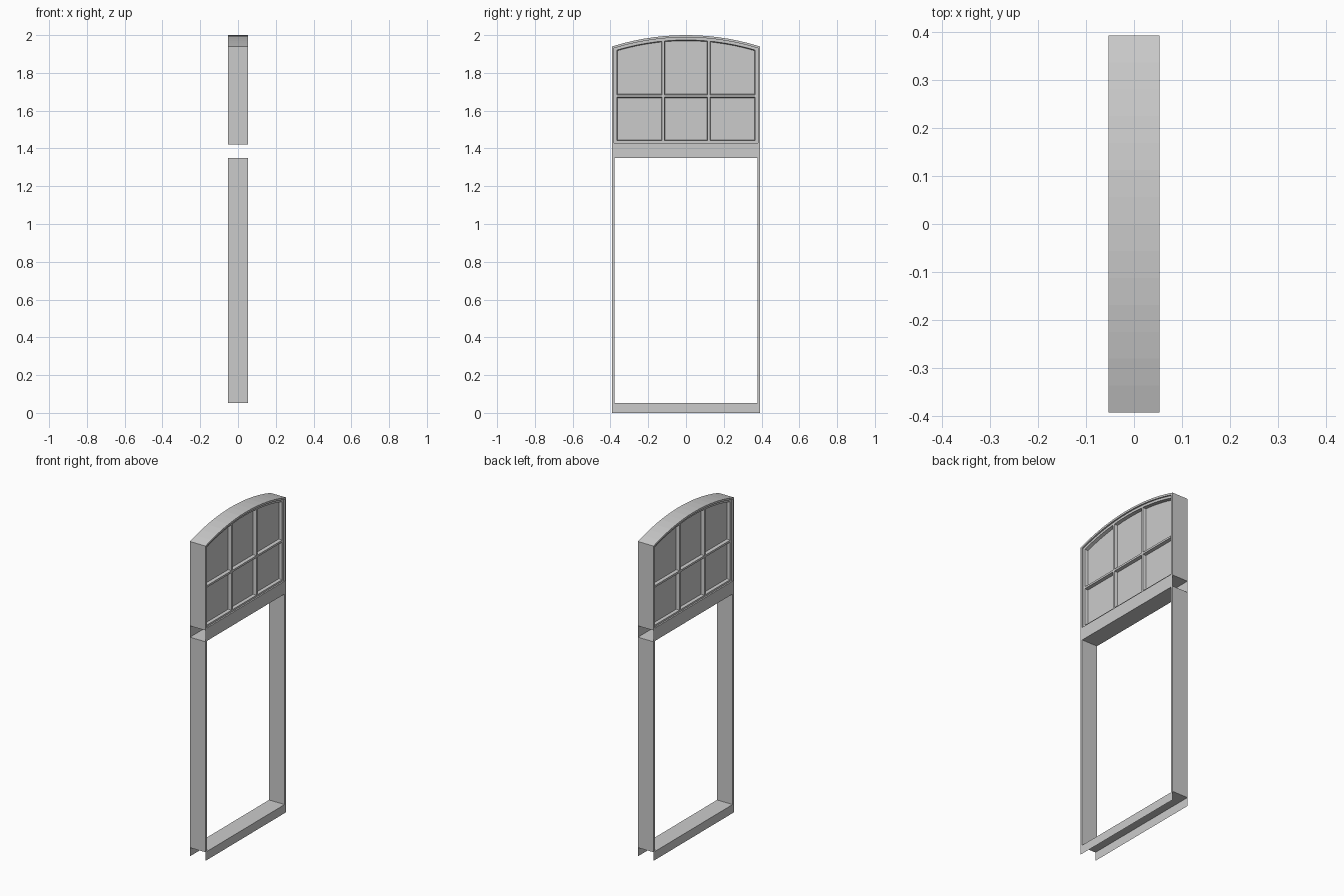
import bpy, bmesh, math

if "Cube" in bpy.data.objects:
    bpy.data.objects.remove(bpy.data.objects["Cube"])

HX, HY = 0.053, 0.392           # half depth, half width
RISE = 0.06                     # arch rise
R = (HY**2 + RISE**2) / (2 * RISE)
CZ = 2.0 - R                    # arch centre height
BASE, GLASS, BAR = 1.42, 0.025, 0.044
SEG = 14


def finish(name, bm):
    bmesh.ops.recalc_face_normals(bm, faces=bm.faces)
    me = bpy.data.meshes.new(name)
    bm.to_mesh(me)
    bm.free()
    ob = bpy.data.objects.new(name, me)
    bpy.context.collection.objects.link(ob)
    return ob


def arch_z(y, inset):
    return CZ + math.sqrt((R - inset)**2 - y * y)


def outline(inset, x):
    w = HY - inset
    pts = [(x, w, BASE + 0.8 * inset), (x, -w, BASE + 0.8 * inset)]
    for i in range(SEG + 1):
        y = -w + 2 * w * i / SEG
        pts.append((x, y, arch_z(y, inset)))
    return pts


def loft(name, rings):
    bm = bmesh.new()
    loops = [[bm.verts.new(p) for p in r] for r in rings]
    n = len(loops[0])
    for a, b in zip(loops, loops[1:]):
        for i in range(n):
            j = (i + 1) % n
            bm.faces.new((a[i], a[j], b[j], b[i]))
    bm.faces.new(loops[0])
    bm.faces.new(loops[-1])
    return finish(name, bm)


def open_box(name, y0, y1, z0, z1, keep):
    """Box of full depth that keeps only the sides facing the given directions."""
    bm = bmesh.new()
    bmesh.ops.create_cube(bm, size=1)
    bm.normal_update()
    drop = [f for f in bm.faces
            if not any(f.normal[a] * s > 0.5 for a, s in keep)]
    bmesh.ops.delete(bm, geom=drop, context='FACES')
    for v in bm.verts:
        v.co.x *= 2 * HX
        v.co.y = y1 if v.co.y > 0 else y0
        v.co.z = z1 if v.co.z > 0 else z0
    return finish(name, bm)


# Arched transom: casing, stepped sash and recessed glass on both sides
steps = [(0.030, GLASS), (0.026, BAR), (0.012, BAR), (0.012, HX), (0.0, HX)]
rings = [outline(d, -x) for d, x in steps] + [outline(d, x) for d, x in reversed(steps)]
loft("arched_transom", rings)

# Glazing bars with a chamfered profile
prof = [(-GLASS, -0.010), (-BAR, -0.006), (-BAR, 0.006), (-GLASS, 0.010),
        (GLASS, 0.010), (BAR, 0.006), (BAR, -0.006), (GLASS, -0.010)]
for side, name in ((-1, "left"), (1, "right")):
    c = side * 0.121
    loft("glazing_bar_" + name,
         [[(x, c + y, BASE + 0.018) for x, y in prof],
          [(x, c + y, arch_z(c + y, 0.024)) for x, y in prof]])
loft("glazing_bar_cross", [[(x, s * 0.365, 1.678 + y) for x, y in prof] for s in (-1, 1)])

# Lower opening: hollow rail, sill and posts with open ends
faces_x = [(0, 1), (0, -1)]
open_box("middle_rail", -HY, HY, 1.35, BASE, faces_x + [(2, -1)])
open_box("sill", -HY, HY, 0.0, 0.053, faces_x + [(2, 1)])
for side, name in ((-1, "left"), (1, "right")):
    a, b = sorted((side * HY, side * 0.378))
    open_box("post_" + name, a, b, 0.053, 1.35, faces_x + [(1, 1), (1, -1)])
